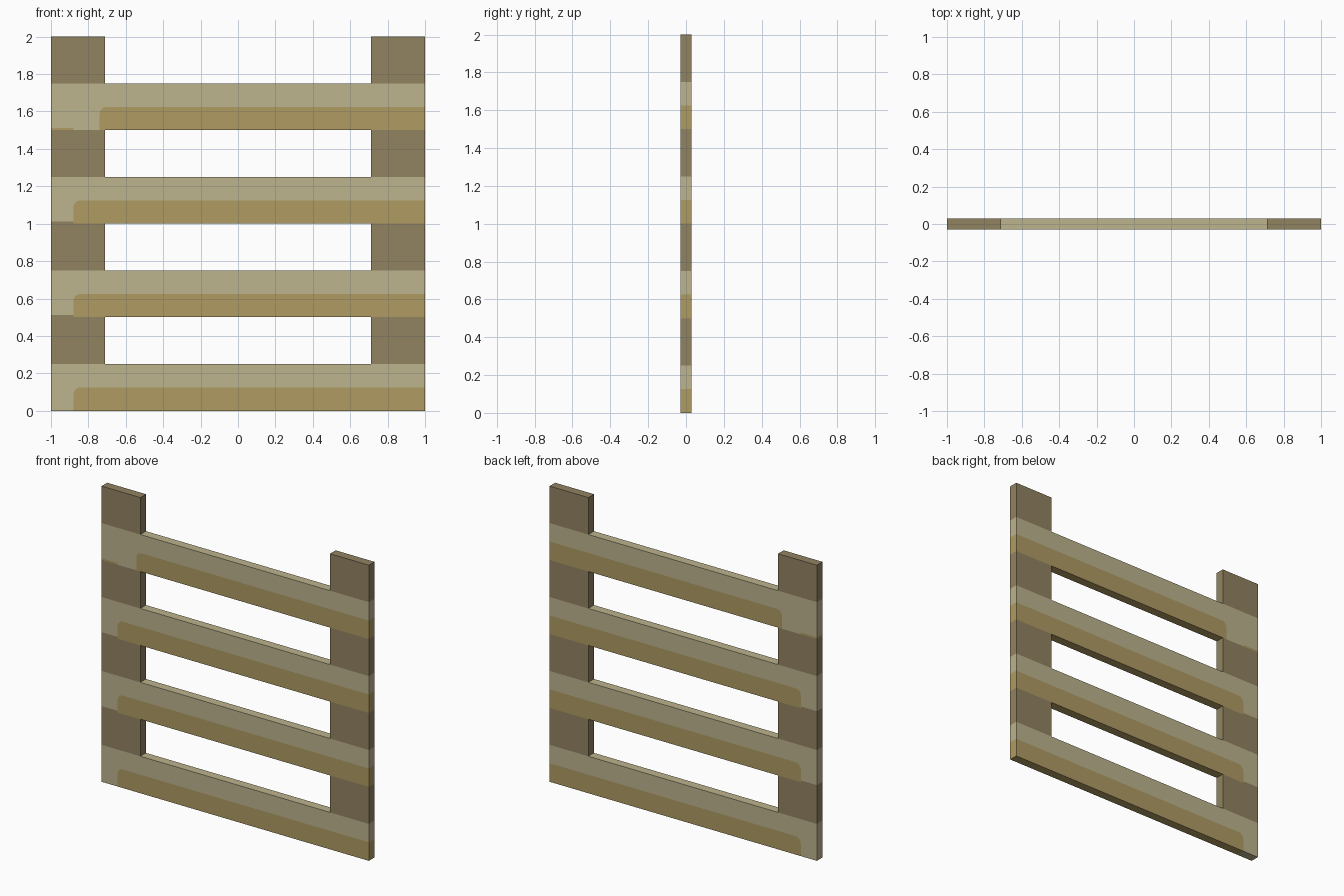
import bpy, bmesh, math

if "Cube" in bpy.data.objects:
    bpy.data.objects.remove(bpy.data.objects["Cube"])

T = 0.03          # half thickness
P = 0.71          # inner edge of the posts
STEP, H = 0.5, 0.25


def material(name, rgb):
    m = bpy.data.materials.new(name)
    m.diffuse_color = (*rgb, 1)
    m.use_nodes = True
    m.node_tree.nodes["Principled BSDF"].inputs["Base Color"].default_value = m.diffuse_color
    return m


MATS = [material("dark brown wood", (0.287, 0.227, 0.119)),
        material("pale wood", (0.503, 0.451, 0.266)),
        material("golden wood", (0.429, 0.328, 0.122))]
DARK, PALE, GOLD = range(3)


def on_outline(x, z):
    """True where an edge midpoint lies on the outside of the fence."""
    near = lambda a, b: abs(a - b) < 1e-4
    if near(abs(x), 1) or near(z, 0) or near(z, 2):
        return True
    if near(abs(x), P):
        return z % STEP > H
    return abs(x) < P and (near(z % STEP, H) or near(z % STEP, 0))


def build(name, patches):
    """Flat colour patches (counter-clockwise x, z outlines) with outer walls only."""
    bm = bmesh.new()
    for pts, mat in patches:
        front = [bm.verts.new((x, -T, z)) for x, z in pts]
        back = [bm.verts.new((x, T, z)) for x, z in pts]
        faces = [bm.faces.new(front), bm.faces.new(back[::-1])]
        for i in range(len(pts)):
            j = (i + 1) % len(pts)
            mx, mz = (pts[i][0] + pts[j][0]) / 2, (pts[i][1] + pts[j][1]) / 2
            # an edge counts only if it runs along x or z
            straight = min(abs(pts[i][0] - pts[j][0]), abs(pts[i][1] - pts[j][1])) < 1e-5
            if straight and on_outline(mx, mz):
                faces.append(bm.faces.new((front[j], front[i], back[i], back[j])))
        for f in faces:
            f.material_index = mat
    bmesh.ops.remove_doubles(bm, verts=bm.verts, dist=1e-5)
    me = bpy.data.meshes.new(name)
    bm.to_mesh(me)
    bm.free()
    for m in MATS:
        me.materials.append(m)
    bpy.context.collection.objects.link(bpy.data.objects.new(name, me))


def rect(x0, x1, z0, z1):
    return [(x0, z0), (x1, z0), (x1, z1), (x0, z1)]


# posts, showing between the rails
for name, a, b in (("left_post", -1, -P), ("right_post", P, 1)):
    build(name, [(rect(a, b, k * STEP + H, (k + 1) * STEP), DARK) for k in range(4)])

# rails: pale boards with a golden lower band rounded at its left end
R, X = 0.04, -0.88
for k in range(4):
    z = k * STEP
    x0 = -0.74 if k == 3 else X
    lip = 0.012 if k else 0
    mid = z + 0.125
    arc = [(x0 + R - R * math.sin(a), mid - R + R * math.cos(a))
           for a in (i * math.pi / 10 for i in range(6))]
    gold = [(x0, z), (-P, z), (P, z), (1, z), (1, mid)] + arc
    pale = [(-1, z + lip), (X, z + lip)]
    if lip:
        pale.append((X, z))
    if x0 != X:
        pale.append((x0, z))
    pale += arc[::-1] + [(1, mid), (1, z + H), (P, z + H), (-P, z + H), (-1, z + H)]
    patches = [(gold, GOLD), (pale, PALE)]
    if lip:
        patches.append((rect(-1, X, z, z + lip), GOLD if k == 3 else DARK))
    build(f"rail_{k + 1}", patches)
